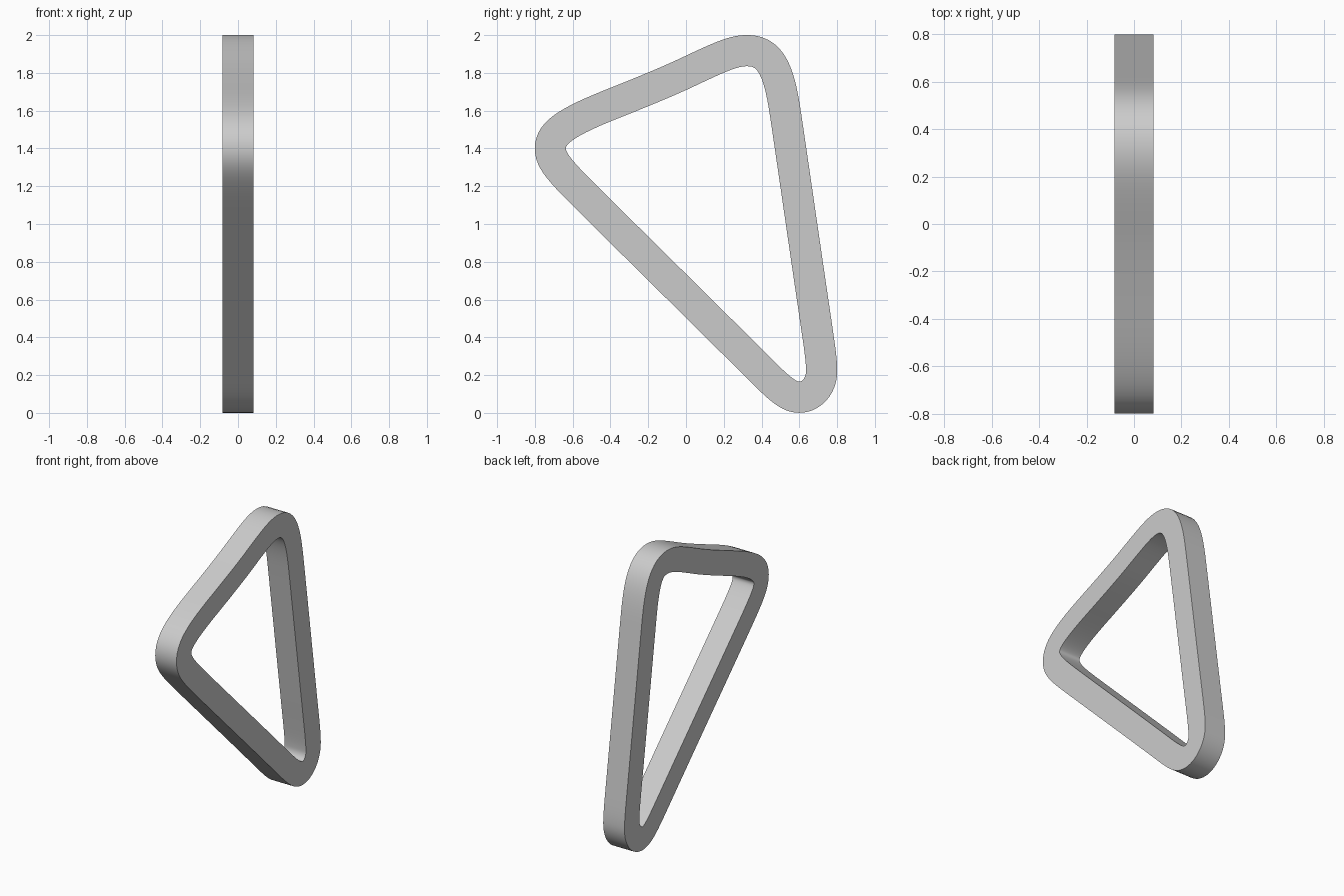
import bpy
import bmesh
from mathutils import Vector
from mathutils.geometry import interpolate_bezier

if "Cube" in bpy.data.objects:
    bpy.data.objects.remove(bpy.data.objects["Cube"], do_unlink=True)

HALF = 0.0825   # half the side of the square section
STEPS = 14      # samples per curve piece

# Centreline knots: position (y, z), direction, handle length before and after
KNOTS = [
    ((0.325, 1.918), (-1, 0), 0.13, 0.075),
    ((0.0, 1.80), (-1, -0.47), 0.2, 0.13),
    ((-0.4, 1.632), (-1, -0.4), 0.13, 0.26),
    ((-0.718, 1.40), (0, -1), 0.08, 0.075),
    ((-0.4, 1.015), (1, -0.99), 0.36, 0.3),
    ((0.35, 0.272), (1, -1), 0.3, 0.2),
    ((0.6, 0.083), (1, 0), 0.06, 0.065),
    ((0.718, 0.22), (0, 1), 0.076, 0.06),
    ((0.682, 0.52), (-0.148, 1), 0.18, 0.35),
    ((0.527, 1.58), (-0.148, 1), 0.35, 0.22),
]


def centreline():
    points = []
    for i, (pos, way, _, after) in enumerate(KNOTS):
        end, end_way, before, _ = KNOTS[(i + 1) % len(KNOTS)]
        a, b = Vector(pos), Vector(end)
        h1 = a + Vector(way).normalized() * after
        h2 = b - Vector(end_way).normalized() * before
        points += interpolate_bezier(a, h1, h2, b, STEPS + 1)[:-1]
    return points


def sweep_square(name, path, material):
    bm = bmesh.new()
    rings = []
    for i, p in enumerate(path):
        t = (path[(i + 1) % len(path)] - path[i - 1]).normalized()
        out = Vector((t.y, -t.x)) * HALF
        rings.append([bm.verts.new((x, q.x, q.y)) for x, q in (
            (-HALF, p + out), (HALF, p + out), (HALF, p - out), (-HALF, p - out))])
    for i, ring in enumerate(rings):
        nxt = rings[(i + 1) % len(rings)]
        for k in range(4):
            j = (k + 1) % 4
            bm.faces.new((ring[k], ring[j], nxt[j], nxt[k]))
    bmesh.ops.recalc_face_normals(bm, faces=bm.faces)
    mesh = bpy.data.meshes.new(name)
    bm.to_mesh(mesh)
    bm.free()
    mesh.materials.append(material)
    obj = bpy.data.objects.new(name, mesh)
    bpy.context.collection.objects.link(obj)
    return obj


# Plain grey finish
grey = bpy.data.materials.new("grey")
grey.use_nodes = True
colour = (0.6, 0.6, 0.6, 1)
grey.diffuse_color = colour
grey.node_tree.nodes["Principled BSDF"].inputs["Base Color"].default_value = colour

# Closed rounded triangular band
band = sweep_square("triangular_band", centreline(), grey)
bpy.context.view_layer.objects.active = band
band.select_set(True)
bpy.ops.object.shade_smooth_by_angle()
